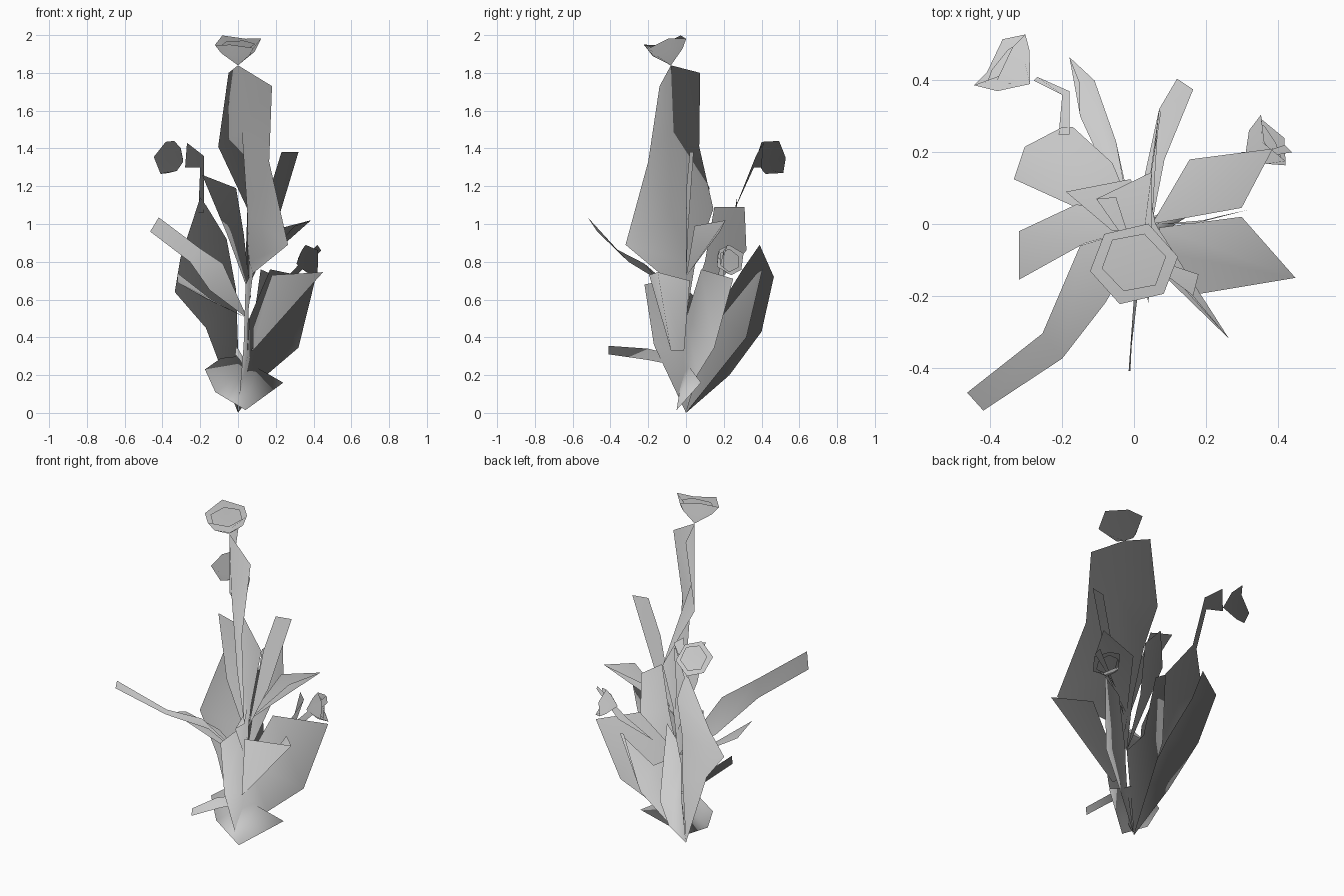
import bpy
import bmesh
from math import cos, sin, tau
from mathutils import Vector

default_cube = bpy.data.objects.get("Cube")
if default_cube:
    bpy.data.objects.remove(default_cube, do_unlink=True)

plant_grey = bpy.data.materials.new("plant_grey")
plant_grey.use_nodes = True
shade = (.6, .6, .6, 1)
plant_grey.diffuse_color = shade
plant_grey.node_tree.nodes["Principled BSDF"].inputs["Base Color"].default_value = shade


def finish(name, bm):
    """Turn a bmesh into a linked object with foliage normals that fan out from the root."""
    bmesh.ops.remove_doubles(bm, verts=bm.verts, dist=.0005)
    bm.normal_update()
    inward = [f for f in bm.faces if f.normal.dot(f.calc_center_median()) < 0]
    bmesh.ops.reverse_faces(bm, faces=inward)
    for face in bm.faces:
        face.smooth = True
    mesh = bpy.data.meshes.new(name)
    bm.to_mesh(mesh)
    bm.free()
    mesh.materials.append(plant_grey)
    lift = Vector((0, 0, .01))
    mesh.normals_split_custom_set_from_vertices(
        [(v.co + lift).normalized() for v in mesh.vertices])
    obj = bpy.data.objects.new(name, mesh)
    bpy.context.collection.objects.link(obj)
    return obj


def bridge(bm, lower, upper, closed=False):
    """Fill the band between two rows of points with quads."""
    count = len(lower)
    for i in range(count if closed else count - 1):
        j = (i + 1) % count
        corners = []
        for point in (lower[i], lower[j], upper[j], upper[i]):
            if not any((Vector(point) - Vector(c)).length < .0005 for c in corners):
                corners.append(point)
        if len(corners) > 2:
            bm.faces.new([bm.verts.new(c) for c in corners])


def leaf(name, *edges):
    """A thin leaf made of long edges that run from the root to the tip."""
    bm = bmesh.new()
    for first, second in zip(edges, edges[1:]):
        bridge(bm, first, second)
    return finish(name, bm)


def flower(name, base, axis, radius, depth, turn=0, squash=1):
    """A six-sided cup with a folded inner rim."""
    turn_to_axis = Vector(axis).to_track_quat("Z", "Y")
    sides = 6

    def ring(scale, height):
        points = []
        for i in range(sides):
            angle = turn + tau * i / sides
            wobble = .012 * (-1) ** i
            offset = Vector((cos(angle) * radius * scale,
                             sin(angle) * radius * scale * squash,
                             height * depth + (wobble if scale > .9 else 0)))
            points.append(Vector(base) + turn_to_axis @ offset)
        return points

    rings = [ring(0, 0), ring(.72, .5), ring(1, .92), ring(.72, .8)]
    bm = bmesh.new()
    for lower, upper in zip(rings, rings[1:]):
        bridge(bm, lower, upper, closed=True)
    return finish(name, bm)


# Shared starting points of the leaves
root = (0, 0, 0)
heart = (.05, 0, .5)

# Tall folded centre leaf: back edge, rib, front edge
leaf("tall_centre_leaf",
     [heart, (.05, .05, .8), (.05, .145, 1.08), (-.105, .07, 1.41), (-.05, .075, 1.8)],
     [heart, (.06, 0, .8), (.05, -.08, 1.05), (.02, -.09, 1.5), (0, -.08, 1.84)],
     [heart, (.08, -.14, .74), (.265, -.32, .89), (.165, -.2, 1.33), (.18, -.14, 1.73)])

# Long leaf reaching out to the front
leaf("long_front_leaf",
     [heart, (-.15, -.06, .65), (-.255, -.305, .8), (-.465, -.47, .96)],
     [heart, (-.08, -.22, .79), (-.2, -.375, .87), (-.42, -.52, 1.035)])

# Low strip at the front
leaf("low_front_strip",
     [(.03, 0, .29), (0, -.2, .34), (-.01, -.41, .355)],
     [(.03, 0, .24), (.01, -.2, .28), (-.015, -.41, .31)])

# Collar of leaf around the foot
leaf("foot_collar",
     [(-.12, -.03, .11), (.04, -.05, .015), (.24, .08, .16)],
     [(-.175, 0, .23), (0, -.02, .2), (.1, .02, .24)],
     [(-.09, 0, .29), (0, .02, .3), (.1, .02, .24)])

# Upright leaf facing the side, in the middle of the front
leaf("front_upright_leaf",
     [root, (.03, -.17, .36), (.04, -.22, .68)],
     [root, (.05, 0, .3), (.06, -.02, .72)])

# Broad leaves on the left
leaf("broad_left_leaf",
     [root, (.15, .06, .2), (.32, .15, .345), (.41, .25, .71)],
     [root, (.05, -.01, .3), (.06, 0, .5), (.17, .08, .76)])
leaf("pointed_left_leaf",
     [(.07, -.01, .33), (.3, .02, .7)],
     [(.08, -.08, .33), (.45, -.15, .745)],
     [(.08, -.06, .45), (.18, -.195, .73)])
leaf("upper_left_leaf",
     [(.05, 0, .72), (.155, .18, .96)],
     [(.05, 0, .72), (.387, .21, 1.02)],
     [(.05, 0, .72), (.3, .045, .99)])
leaf("slim_left_leaf",
     [(.07, 0, .7), (.165, 0, 1.17), (.23, .02, 1.38)],
     [(.07, 0, .7), (.19, .01, .95), (.32, .04, 1.38)])
leaf("left_flower_stem",
     [(.14, .1, .6), (.27, .17, .73), (.42, .22, .89)],
     [(.14, .1, .6), (.3, .2, .72), (.44, .2, .86)])

# Back leaves
leaf("back_leaf",
     [root, (-.05, .23, .2), (-.11, .4, .43), (-.18, .465, .72), (-.15, .39, .89)],
     [root, (-.02, .07, .3), (-.09, .17, .55), (-.15, .3, .76), (-.15, .39, .89)])
leaf("back_left_leaf",
     [root, (.07, .32, .4), (.12, .405, .76)],
     [heart, (.085, .18, .5), (.165, .375, .74)])
leaf("inner_back_leaf",
     [heart, (.07, .32, .86), (.075, .31, 1.09)],
     [heart, (.04, .1, .8), (.05, .15, 1.09)])

# Broad leaf on the right, which carries a flower stem
leaf("broad_right_leaf",
     [root, (-.17, .05, .45), (-.335, .125, .64), (-.305, .215, .82), (-.2, .27, 1.14)],
     [root, (0, .03, .35), (-.01, .05, .65), (-.06, .17, .92), (-.17, .27, 1.1)])
leaf("right_flower_stem",
     [(-.21, .25, 1.06), (-.2, .36, 1.3), (-.28, .4, 1.3)],
     [(-.18, .25, 1.06), (-.18, .37, 1.36), (-.27, .41, 1.43)])
leaf("short_right_leaf",
     [heart, (-.14, -.055, .6), (-.32, -.155, .74)],
     [heart, (-.16, .055, .6), (-.32, -.02, .69)])
leaf("upper_right_leaf",
     [(.07, 0, .6), (-.06, -.02, .95), (-.19, .09, 1.26)],
     [(.07, 0, .6), (.03, .05, .95), (-.01, .125, 1.19)])

# Flowers
flower("top_flower", (0, -.08, 1.84), (0, -.25, 1), .125, .14, turn=.2, squash=.95)
flower("right_flower", (-.29, .39, 1.33), (-.75, .6, .2), .1, .12)
flower("left_flower", (.31, .19, .79), (.8, .45, .2), .085, .1, turn=.4)
